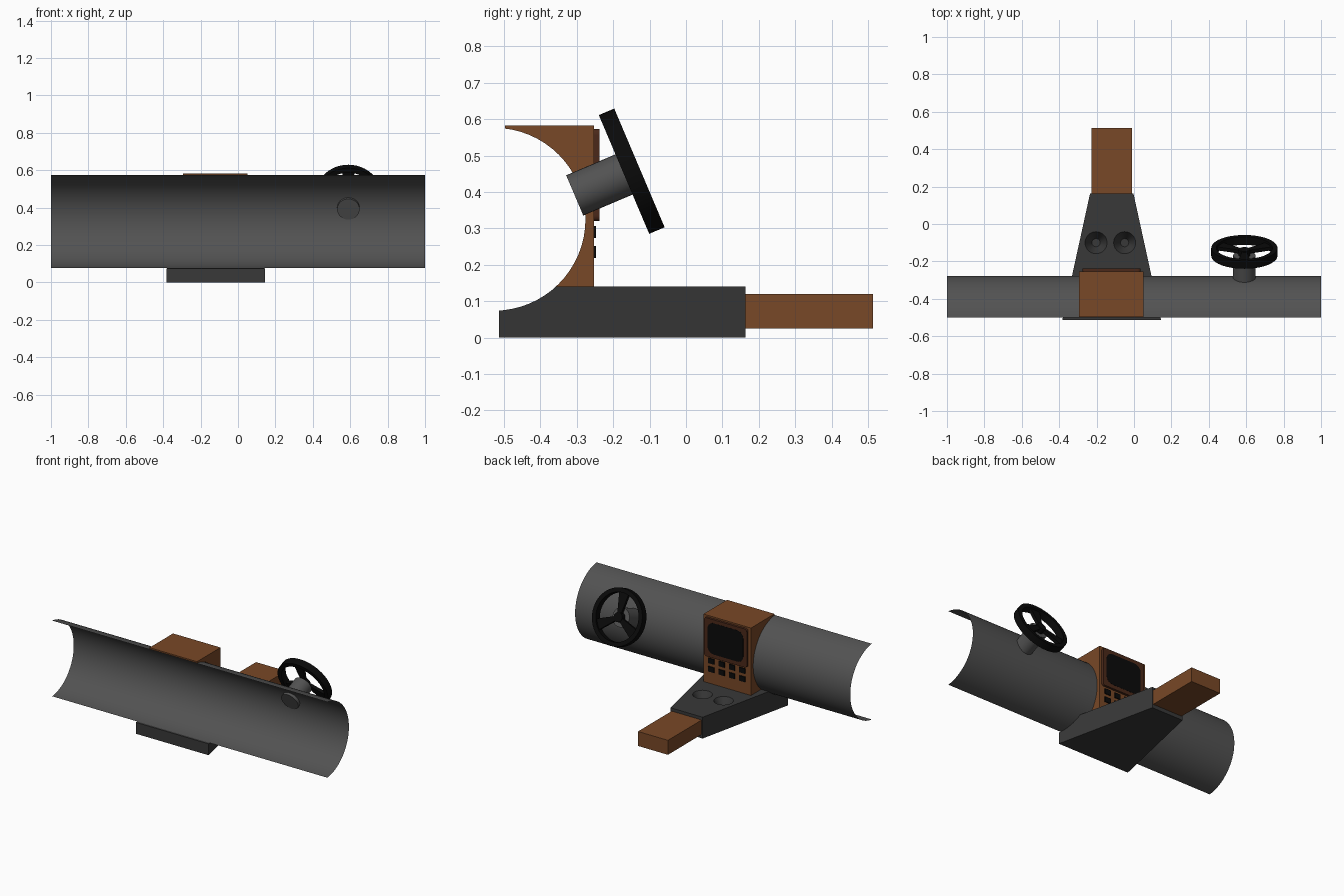
import bpy, bmesh, math
from mathutils import Vector, Matrix

if "Cube" in bpy.data.objects:
    bpy.data.objects.remove(bpy.data.objects["Cube"])


def material(name, rgb):
    m = bpy.data.materials.new(name)
    m.diffuse_color = (*rgb, 1)
    m.use_nodes = True
    m.node_tree.nodes["Principled BSDF"].inputs["Base Color"].default_value = m.diffuse_color
    return m


GREY = material("dark_plastic", (0.085, 0.085, 0.085))
SLATE = material("console_plastic", (0.04, 0.04, 0.04))
TAN = material("brown_leather", (0.19, 0.065, 0.02))
TRIM = material("brown_trim", (0.07, 0.022, 0.01))
BLACK = material("black", (0.003, 0.003, 0.003))


def finish(bm, name, mat, smooth=False):
    bmesh.ops.recalc_face_normals(bm, faces=bm.faces)
    me = bpy.data.meshes.new(name)
    bm.to_mesh(me)
    bm.free()
    ob = bpy.data.objects.new(name, me)
    bpy.context.collection.objects.link(ob)
    me.materials.append(mat)
    if smooth:
        bpy.ops.object.select_all(action='DESELECT')
        ob.select_set(True)
        bpy.context.view_layer.objects.active = ob
        bpy.ops.object.shade_smooth_by_angle(angle=math.radians(35))
    return ob


def prism(name, pts, vec, mat, matrix=None, smooth=False):
    """Extrude a closed polygon along vec."""
    bm = bmesh.new()
    f = bm.faces.new([bm.verts.new(p) for p in pts])
    ext = bmesh.ops.extrude_face_region(bm, geom=[f])['geom']
    bmesh.ops.translate(bm, vec=vec, verts=[g for g in ext if isinstance(g, bmesh.types.BMVert)])
    if matrix:
        bm.transform(matrix)
    return finish(bm, name, mat, smooth)


def box(name, x0, x1, y0, y1, z0, z1, mat):
    return prism(name, [(x0, y0, z0), (x1, y0, z0), (x1, y1, z0), (x0, y1, z0)], (0, 0, z1 - z0), mat)


def lathe(name, profile, mat, matrix, closed=False, n=32):
    """Spin (radius, height) points about local z."""
    bm = bmesh.new()
    rings = [[bm.verts.new((r * math.cos(2 * math.pi * i / n), r * math.sin(2 * math.pi * i / n), h))
              for i in range(n)] for r, h in profile]
    pairs = list(zip(rings, rings[1:] + rings[:1])) if closed else list(zip(rings, rings[1:]))
    for a, b in pairs:
        for i in range(n):
            j = (i + 1) % n
            bm.faces.new((a[i], a[j], b[j], b[i]))
    if not closed:
        bm.faces.new(rings[0])
        bm.faces.new(rings[-1])
    bm.transform(matrix)
    return finish(bm, name, mat, True)


def rounded_rect(x0, x1, z0, z1, r, y, n=5):
    pts = []
    for k, (cx, cz) in enumerate([(x1 - r, z1 - r), (x0 + r, z1 - r), (x0 + r, z0 + r), (x1 - r, z0 + r)]):
        for i in range(n + 1):
            a = math.pi / 2 * (k + i / n)
            pts.append((cx + r * math.cos(a), y, cz + r * math.sin(a)))
    return pts


def cut(ob, cutters):
    for c in cutters:
        mod = ob.modifiers.new("cut", 'BOOLEAN')
        mod.operation, mod.solver, mod.object = 'DIFFERENCE', 'EXACT', c
        bpy.context.view_layer.objects.active = ob
        bpy.ops.object.modifier_apply(modifier=mod.name)


# Dashboard: open half-tube running the full width
CY, CZ, R = -0.527, 0.325, 0.25
bm = bmesh.new()
prev = None
for i in range(33):
    a = math.radians(-84 + 168 * i / 32)
    y, z = CY + R * math.cos(a), CZ + R * math.sin(a)
    cur = [bm.verts.new((x, y, z)) for x in (-1, 1)]
    if prev:
        bm.faces.new((prev[0], prev[1], cur[1], cur[0]))
    prev = cur
finish(bm, "dashboard", GREY, True)

# Cutter that scoops the console and monitor housing to the dashboard curve
scoop = lathe("scoop_cutter", [(R + 0.001, -1.2), (R + 0.001, 1.2)], GREY,
              Matrix.Translation((0, CY, CZ)) @ Matrix.Rotation(math.pi / 2, 4, 'Y'), n=64)

# Centre console with two cup holders
console = prism("console", [(-0.383, -0.513, 0), (0.145, -0.513, 0), (-0.003, 0.163, 0), (-0.235, 0.163, 0)],
                (0, 0, 0.14), SLATE)
cups = [lathe("cup_cutter", [(0.022, 0.075), (0.06, 0.142)], SLATE, Matrix.Translation((x, -0.1, 0)))
        for x in (-0.203, -0.05)]
cut(console, [scoop] + cups)

# Armrest
box("armrest", -0.228, -0.01, 0.16, 0.513, 0.025, 0.12, TAN)

# Monitor housing with raised rim
housing = box("monitor_housing", -0.295, 0.05, -0.497, -0.253, 0.138, 0.583, TAN)
cut(housing, [scoop])
for c in [scoop] + cups:
    bpy.data.objects.remove(c)

# Screen and bezel
prism("bezel", rounded_rect(-0.275, 0.035, 0.32, 0.573, 0.015, -0.255), (0, 0.017, 0), TRIM)
prism("screen", rounded_rect(-0.25, 0.01, 0.345, 0.55, 0.045, -0.245), (0, 0.008, 0), BLACK)

# Two rows of four buttons
for row in range(2):
    for col in range(4):
        x, z = -0.255 + col * 0.075, 0.218 + row * 0.055
        box("button", x, x + 0.042, -0.258, -0.247, z, z + 0.034, BLACK)

# Steering column and wheel share one tilted axis (local z points at the driver)
tilt = Matrix.Translation((0.59, -0.149, 0.457)) @ Matrix.Rotation(math.radians(-67), 4, 'X')
lathe("steering_column", [(0.06, -0.17), (0.06, -0.02)], GREY, tilt)
lathe("wheel_hub", [(0.03, -0.03), (0.03, 0.015)], BLACK, tilt)
lathe("wheel_rim", [(0.177, -0.023), (0.177, 0.023), (0.15, 0.023), (0.15, -0.023)], BLACK, tilt, closed=True, n=48)
for k in range(3):
    prism("wheel_spoke", [(0.015, -0.012, -0.01), (0.155, -0.035, -0.01), (0.155, 0.035, -0.01), (0.015, 0.012, -0.01)],
          (0, 0, 0.02), BLACK, tilt @ Matrix.Rotation(math.radians(-90 + 120 * k), 4, 'Z'))
